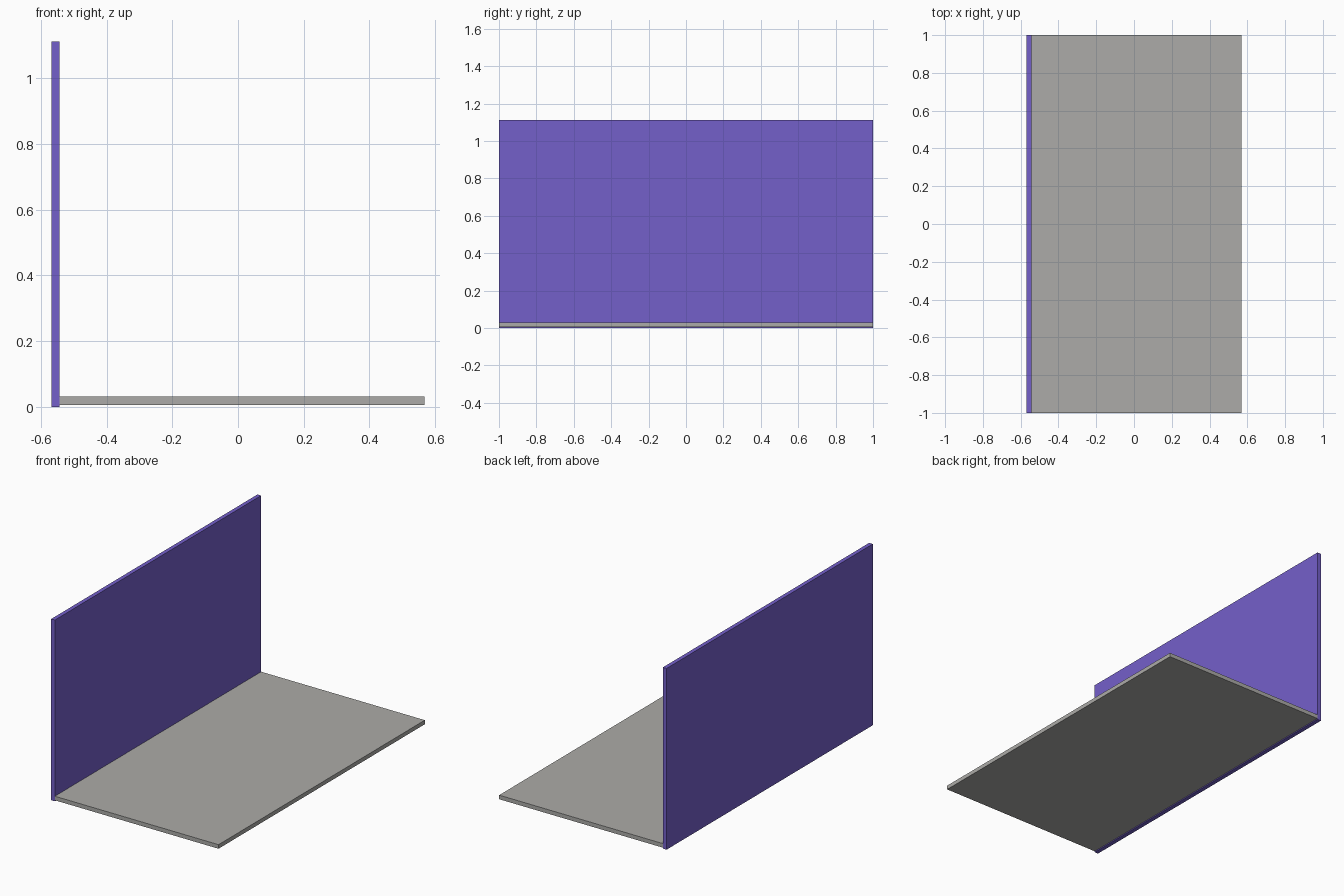
import bpy

if "Cube" in bpy.data.objects:
    bpy.data.objects.remove(bpy.data.objects["Cube"])


def material(name, rgb):
    mat = bpy.data.materials.new(name)
    mat.diffuse_color = (*rgb, 1.0)
    mat.use_nodes = True
    mat.node_tree.nodes["Principled BSDF"].inputs["Base Color"].default_value = mat.diffuse_color
    return mat


def box(name, low, high, mat):
    centre = [(a + b) / 2 for a, b in zip(low, high)]
    bpy.ops.mesh.primitive_cube_add(size=1, location=centre)
    obj = bpy.context.object
    obj.name = name
    obj.scale = [b - a for a, b in zip(low, high)]
    bpy.ops.object.transform_apply(location=False, rotation=False, scale=True)
    obj.data.materials.append(mat)
    return obj


purple = material("purple", (0.175, 0.116, 0.59))
grey = material("warm grey", (0.413, 0.407, 0.392))

# Upright panel along the left edge
box("back_panel", (-0.568, -1, 0), (-0.543, 1, 1.112), purple)

# Flat panel butting against the upright, slightly above its bottom edge
box("base_panel", (-0.543, -1, 0.006), (0.568, 1, 0.031), grey)
